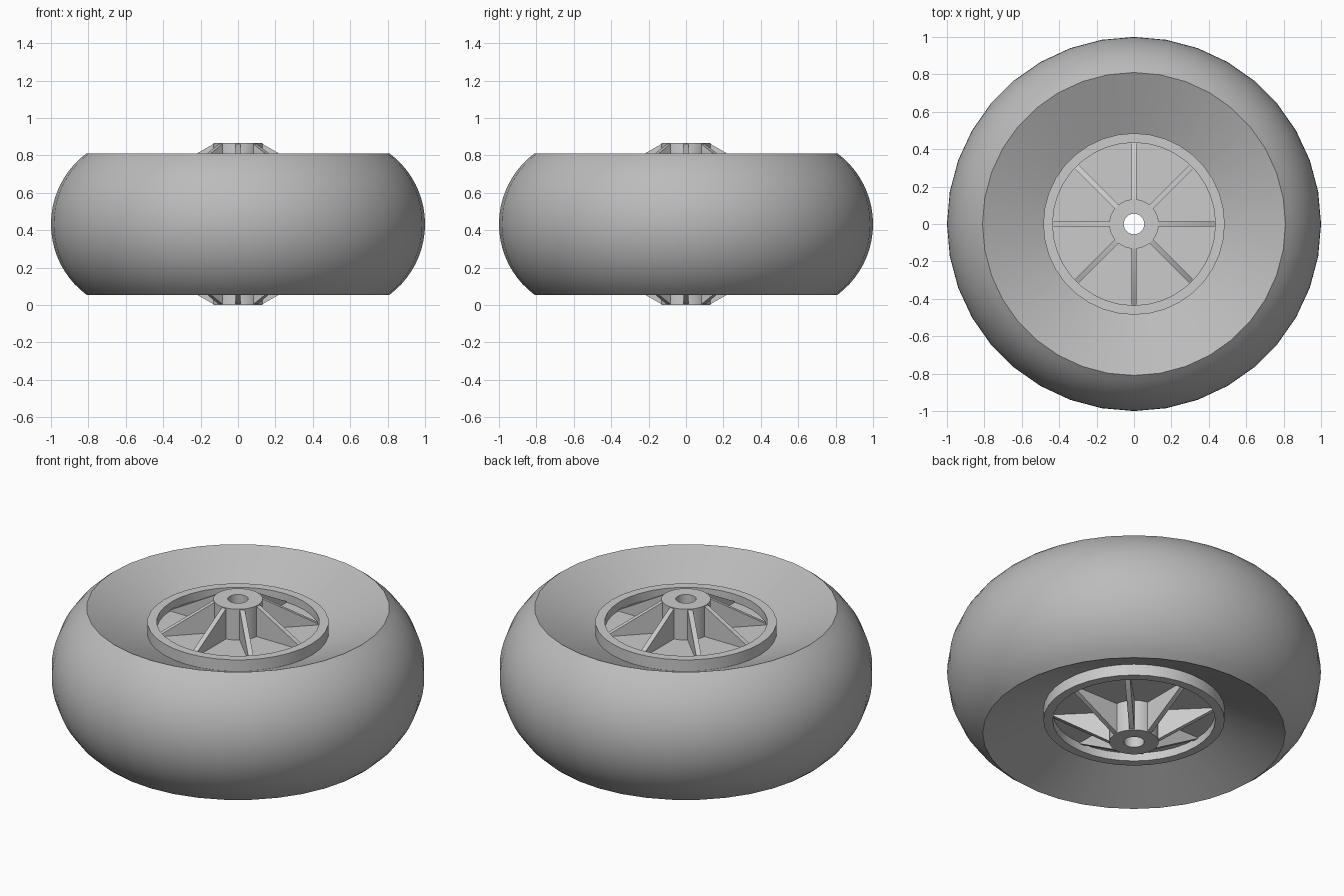
import bpy, bmesh
from math import cos, sin, pi, asin, radians
from mathutils import Matrix

if "Cube" in bpy.data.objects:
    bpy.data.objects.remove(bpy.data.objects["Cube"])

H = 0.865          # total height
C = H / 2          # mid plane
SEG = 36


def make_object(name, bm, smooth=30):
    bmesh.ops.remove_doubles(bm, verts=bm.verts, dist=1e-5)
    bmesh.ops.recalc_face_normals(bm, faces=bm.faces)
    mesh = bpy.data.meshes.new(name)
    bm.to_mesh(mesh)
    bm.free()
    ob = bpy.data.objects.new(name, mesh)
    bpy.context.collection.objects.link(ob)
    ob.location.z = C
    bpy.ops.object.select_all(action='DESELECT')
    ob.select_set(True)
    bpy.context.view_layer.objects.active = ob
    bpy.ops.object.shade_smooth_by_angle(angle=radians(smooth))
    return ob


def lathe(name, profile):
    """Spin a closed (radius, height from mid plane) profile about z."""
    bm = bmesh.new()
    rings = []
    for i in range(SEG):
        a = 2 * pi * i / SEG
        rings.append([bm.verts.new((r * cos(a), r * sin(a), z)) for r, z in profile])
    n = len(profile)
    for i in range(SEG):
        p, q = rings[i], rings[(i + 1) % SEG]
        for j in range(n):
            k = (j + 1) % n
            bm.faces.new((p[j], q[j], q[k], p[k]))
    return make_object(name, bm)


def both_sides(half):
    """Extend an upper half profile with its mirror below the mid plane."""
    return half + [(r, -z) for r, z in reversed(half)]


# Tyre: bulging tread arc with dished conical sidewalls
lip_r, lip_z = 0.81, 0.378
sag = 1 - lip_r
R = (lip_z ** 2 + sag ** 2) / (2 * sag)
span = asin(lip_z / R)
arc = [(1 - R + R * cos(t), R * sin(t))
       for t in (span * (1 - i / 10) for i in range(21))]
tyre = lathe("tyre", [(0.46, 0.22)] + arc + [(0.46, -0.22)])
rubber = bpy.data.materials.new("rubber_grey")
rubber.diffuse_color = (0.5, 0.5, 0.5, 1)
rubber.use_nodes = True
rubber.node_tree.nodes["Principled BSDF"].inputs["Base Color"].default_value = rubber.diffuse_color
tyre.data.materials.append(rubber)

# Rim: drum with raised edge, recessed disc and bored hub
FLOOR, RIM = 0.25, 0.298
lathe("rim_and_hub", both_sides([(0.055, C), (0.132, C), (0.132, FLOOR),
                                 (0.435, FLOOR), (0.435, RIM), (0.485, RIM)]))

# Ribs: eight tapered webs on each face of the disc
bm = bmesh.new()
outline = [(0.12, FLOOR - 0.01), (0.435, FLOOR - 0.01), (0.435, FLOOR + 0.005),
           (0.132, C - 0.005), (0.12, C - 0.005)]
for side in (1, -1):
    for i in range(8):
        turn = Matrix.Rotation(i * pi / 4, 3, 'Z')
        a, b = [[bm.verts.new(turn @ Matrix.Translation((r, y, side * z)).to_translation())
                 for r, z in outline] for y in (-0.014, 0.014)]
        bm.faces.new(a)
        bm.faces.new(b)
        for j in range(len(a)):
            k = (j + 1) % len(a)
            bm.faces.new((a[j], a[k], b[k], b[j]))
make_object("hub_ribs", bm)
